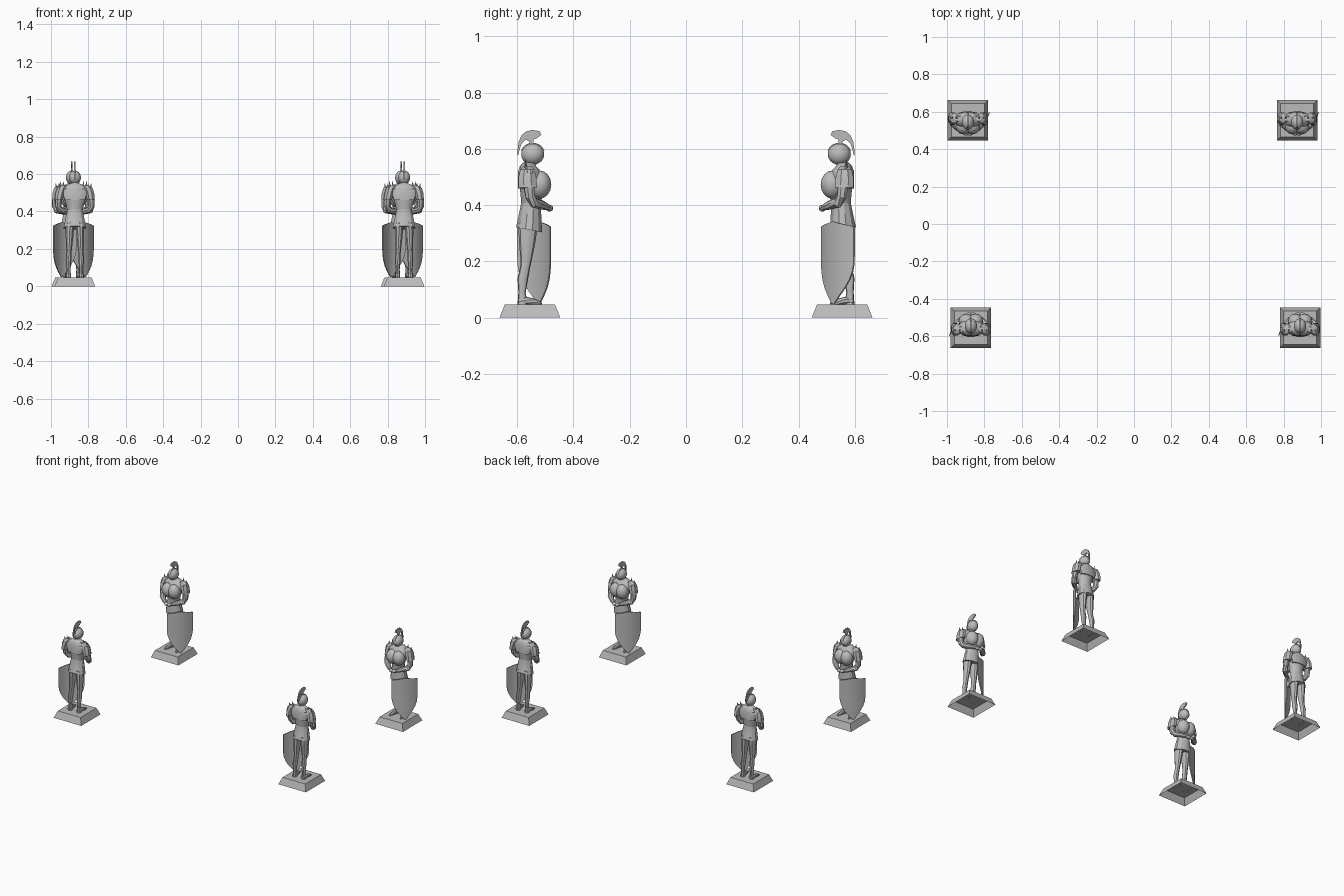
import bpy, bmesh, math
from mathutils import Vector, Matrix

if "Cube" in bpy.data.objects:
    bpy.data.objects.remove(bpy.data.objects["Cube"])

stone = bpy.data.materials.new("grey stone")
stone.diffuse_color = (0.5, 0.5, 0.5, 1)
stone.use_nodes = True
stone.node_tree.nodes["Principled BSDF"].inputs["Base Color"].default_value = stone.diffuse_color

# Four statues: the back pair faces -y, the front pair is turned round to face them
PLACES = [(-0.888, 0.555, 0), (0.872, 0.555, 0), (-0.872, -0.555, math.pi), (0.888, -0.555, math.pi)]


def finish(name, bm, angle=35, normals=True):
    """Turn a bmesh into one shared mesh placed on every statue."""
    if normals:
        bmesh.ops.recalc_face_normals(bm, faces=bm.faces)
    me = bpy.data.meshes.new(name)
    bm.to_mesh(me)
    bm.free()
    me.materials.append(stone)
    for i, (x, y, rot) in enumerate(PLACES):
        ob = bpy.data.objects.new(name if i == 0 else f"{name}_{i + 1}", me)
        ob.matrix_world = Matrix.Translation((x, y, 0)) @ Matrix.Rotation(rot, 4, 'Z')
        bpy.context.collection.objects.link(ob)
        if i == 0:
            bpy.ops.object.select_all(action='DESELECT')
            ob.select_set(True)
            bpy.context.view_layer.objects.active = ob
            bpy.ops.object.shade_smooth_by_angle(angle=math.radians(angle))


def skin(bm, rings, caps=True):
    """Bridge a list of equal closed point rings."""
    vs = [[bm.verts.new(p) for p in r] for r in rings]
    n = len(vs[0])
    for a, b in zip(vs, vs[1:]):
        for i in range(n):
            bm.faces.new((a[i], a[(i + 1) % n], b[(i + 1) % n], b[i]))
    if caps:
        bm.faces.new(vs[0][::-1])
        bm.faces.new(vs[-1])


def loft(bm, sections, n=12, caps=True):
    """Stack horizontal ovals given as (z, x, y, rx, ry)."""
    turns = [2 * math.pi * (i + 0.5) / n for i in range(n)]
    skin(bm, [[(x + rx * math.cos(t), y + ry * math.sin(t), z) for t in turns]
              for z, x, y, rx, ry in sections], caps)


def limb(bm, points, n=8):
    """Round tube through (x, y, z, radius) points."""
    cs = [Vector(p[:3]) for p in points]
    rings = []
    for i, c in enumerate(cs):
        d = (cs[min(i + 1, len(cs) - 1)] - cs[max(i - 1, 0)]).normalized()
        u = d.cross(Vector((0.3, 1, 0.2))).normalized()
        v = d.cross(u)
        rings.append([c + points[i][3] * (u * math.cos(2 * math.pi * k / n) + v * math.sin(2 * math.pi * k / n))
                      for k in range(n)])
    skin(bm, rings)


def ball(bm, centre, size, u=12, v=8):
    m = Matrix.Translation(centre) @ Matrix.Diagonal((*size, 1))
    bmesh.ops.create_uvsphere(bm, u_segments=u, v_segments=v, radius=1, matrix=m)


# Plinth: tapered block, hollow and open underneath
bm = bmesh.new()
lo, hi = [[bm.verts.new((sx * h, sy * h, z)) for sx, sy in ((-1, -1), (1, -1), (1, 1), (-1, 1))]
          for h, z in ((0.108, 0), (0.089, 0.047))]
for i in range(4):
    bm.faces.new((lo[i], lo[(i + 1) % 4], hi[(i + 1) % 4], hi[i]))
bm.faces.new(hi)
finish("plinth", bm, normals=False)

# Legs with pointed feet
bm = bmesh.new()
for s in (-1, 1):
    loft(bm, [(0.047, s * 0.034, 0.026, 0.014, 0.018), (0.09, s * 0.034, 0.028, 0.011, 0.013),
              (0.14, s * 0.034, 0.025, 0.016, 0.019), (0.185, s * 0.032, 0.016, 0.015, 0.018),
              (0.21, s * 0.031, 0.013, 0.017, 0.021), (0.26, s * 0.029, 0.010, 0.021, 0.028),
              (0.34, s * 0.026, 0.006, 0.025, 0.036)], 10)
finish("legs", bm)
bm = bmesh.new()
for s in (-1, 1):
    limb(bm, [(s * 0.034, 0.04, 0.058, 0.012), (s * 0.036, 0.01, 0.060, 0.014),
              (s * 0.040, -0.02, 0.055, 0.011), (s * 0.043, -0.042, 0.050, 0.004)])
finish("feet", bm)

# Skirt of the tunic, hem lower at the front
bm = bmesh.new()
loft(bm, [(0.312, 0, 0.003, 0.062, 0.048), (0.36, 0, 0.0, 0.053, 0.042),
          (0.41, 0, -0.004, 0.042, 0.036), (0.425, 0, -0.005, 0.042, 0.036)], 12)
for v in bm.verts:
    if v.co.z < 0.33:
        v.co.z += 0.2 * v.co.y
finish("skirt", bm, 25)

# Torso, breastplate and neck
bm = bmesh.new()
loft(bm, [(0.40, 0, -0.004, 0.041, 0.035), (0.44, 0, -0.006, 0.050, 0.041),
          (0.49, 0, -0.004, 0.068, 0.045), (0.52, 0, 0.002, 0.074, 0.042),
          (0.54, 0, 0.006, 0.045, 0.028), (0.552, 0, 0.004, 0.02, 0.02)])
finish("torso", bm)
bm = bmesh.new()
for s in (-1, 1):
    ball(bm, (s * 0.024, -0.035, 0.473), (0.042, 0.041, 0.05))
finish("breastplate", bm)
bm = bmesh.new()
loft(bm, [(0.53, 0, 0.003, 0.024, 0.024), (0.55, 0, 0.0, 0.018, 0.019), (0.57, 0, -0.004, 0.018, 0.019)], 10)
finish("neck", bm)

# Arms bent forward, with clasped hands
bm = bmesh.new()
for s in (-1, 1):
    limb(bm, [(s * 0.076, 0.004, 0.518, 0.022), (s * 0.086, 0.004, 0.47, 0.020),
              (s * 0.089, -0.002, 0.428, 0.018), (s * 0.080, -0.016, 0.408, 0.019),
              (s * 0.050, -0.045, 0.400, 0.016), (s * 0.020, -0.066, 0.392, 0.011)])
finish("arms", bm)
bm = bmesh.new()
for s in (-1, 1):
    ball(bm, (s * 0.011, -0.070, 0.389), (0.017, 0.013, 0.012), 8, 6)
finish("hands", bm)

# Shoulder plates flaring over the arms, each with two spikes
bm = bmesh.new()
for s in (-1, 1):
    loft(bm, [(0.462, s * 0.086, 0.008, 0.022, 0.036), (0.50, s * 0.079, 0.009, 0.026, 0.034),
              (0.527, s * 0.070, 0.009, 0.026, 0.027), (0.54, s * 0.056, 0.009, 0.016, 0.015)], 8)
    for x, z in ((0.088, 0.55), (0.064, 0.562)):
        limb(bm, [(s * (x - 0.008), 0.012, 0.515, 0.010), (s * x, 0.016, z, 0.001)], 5)
finish("shoulder_plates", bm, 25)

# Cloak collar across the upper back
bm = bmesh.new()
loft(bm, [(0.46, 0, 0.022, 0.056, 0.021), (0.51, 0, 0.021, 0.072, 0.022),
          (0.538, 0, 0.017, 0.046, 0.019), (0.55, 0, 0.012, 0.024, 0.014)], 10)
finish("cloak_collar", bm, 25)

# Helmet with a raised crown ridge
bm = bmesh.new()
ball(bm, (0, -0.010, 0.581), (0.033, 0.041, 0.038), 14, 10)
finish("helmet", bm)
bm = bmesh.new()
skin(bm, [[(x, -0.010 + r * 1.07 * math.cos(a), 0.581 + r * math.sin(a))
           for x, r in ((-0.004, 0.036), (-0.003, 0.041), (0.003, 0.041), (0.004, 0.036))]
          for a in [math.radians(20 + 14 * k) for k in range(11)]])
finish("helmet_ridge", bm)

# Crest: thin curved fan sweeping from the front of the helmet down the back
bm = bmesh.new()
fan = [(-0.041, 0.650), (-0.034, 0.663), (-0.010, 0.667), (0.012, 0.663), (0.030, 0.648), (0.040, 0.625),
       (0.044, 0.595), (0.043, 0.572), (0.036, 0.600), (0.029, 0.620), (0.016, 0.633), (0.004, 0.628),
       (-0.006, 0.612), (-0.014, 0.614), (-0.012, 0.633), (-0.025, 0.638)]
skin(bm, [[(x, y, z) for y, z in fan] for x in (-0.004, 0.004)])
finish("crest", bm)

# Shield: curved plate with a peaked top and pointed foot, at the statue's left side
bm = bmesh.new()
mid, along, out = Vector((0.062, -0.023, 0)), Vector((0.72, 0.69, 0)), Vector((0.69, -0.72, 0))
COLS, ROWS = 8, 10
sheets = []
for depth in (0, -0.006):
    rows = []
    for r in range(ROWS + 1):
        v = r / ROWS
        half = 0.084 * (1 if v < 0.45 else max(0.07, 1 - ((v - 0.45) / 0.55) ** 2.2))
        row = []
        for c in range(COLS + 1):
            u = 2 * c / COLS - 1
            z = 0.05 + (0.292 - 0.018 * abs(u) * (1 - v)) * (1 - v)
            p = mid + along * (u * half) + out * (0.022 * (1 - (u * half / 0.084) ** 2) - 0.008 + depth)
            row.append(bm.verts.new((p.x, p.y, z)))
        rows.append(row)
    sheets.append(rows)
    for r in range(ROWS):
        for c in range(COLS):
            bm.faces.new((rows[r][c], rows[r][c + 1], rows[r + 1][c + 1], rows[r + 1][c]))
a, b = [[s[0][c] for c in range(COLS + 1)] + [s[r][COLS] for r in range(1, ROWS + 1)]
        + [s[ROWS][c] for c in range(COLS - 1, -1, -1)] + [s[r][0] for r in range(ROWS - 1, 0, -1)] for s in sheets]
for i in range(len(a)):
    j = (i + 1) % len(a)
    bm.faces.new((a[i], a[j], b[j], b[i]))
finish("shield", bm)
